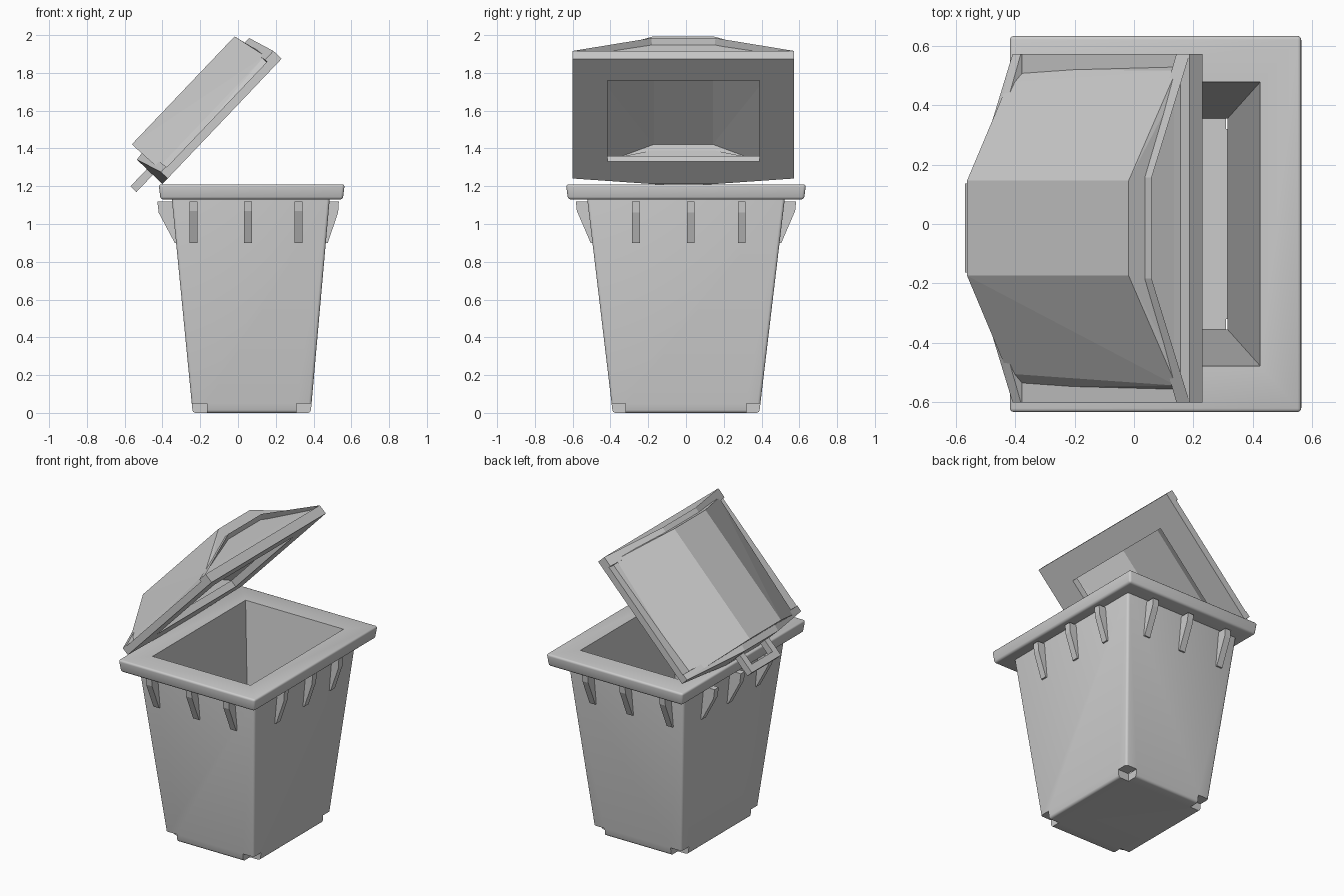
import bpy, bmesh, math
from mathutils import Vector

if "Cube" in bpy.data.objects:
    bpy.data.objects.remove(bpy.data.objects["Cube"])

grey = bpy.data.materials.new("bin_grey")
grey.diffuse_color = (0.6, 0.6, 0.6, 1)
grey.use_nodes = True
grey.node_tree.nodes["Principled BSDF"].inputs["Base Color"].default_value = grey.diffuse_color


def hull(name, pts, bevel=0.0, edit=None):
    """Convex solid around a few points, with optional rounding."""
    bm = bmesh.new()
    for p in pts:
        bm.verts.new(p)
    bmesh.ops.convex_hull(bm, input=bm.verts[:])
    bmesh.ops.dissolve_limit(bm, angle_limit=0.02, verts=bm.verts[:], edges=bm.edges[:])
    bmesh.ops.recalc_face_normals(bm, faces=bm.faces[:])
    if edit:
        edit(bm)
    if bevel:
        bmesh.ops.bevel(bm, geom=bm.edges[:], offset=bevel, segments=3,
                        profile=0.5, affect='EDGES')
    me = bpy.data.meshes.new(name)
    bm.to_mesh(me)
    bm.free()
    me.materials.append(grey)
    ob = bpy.data.objects.new(name, me)
    bpy.context.collection.objects.link(ob)
    return ob


def frustum(x0, x1, y, z):
    return [(a, b, z) for a in (x0, x1) for b in (-y, y)]


def box(a, b):
    return [(x, y, z) for x in (a[0], b[0]) for y in (a[1], b[1]) for z in (a[2], b[2])]


def activate(ob):
    bpy.ops.object.select_all(action='DESELECT')
    ob.select_set(True)
    bpy.context.view_layer.objects.active = ob


def cut(ob, cutter):
    m = ob.modifiers.new("cut", 'BOOLEAN')
    m.operation = 'DIFFERENCE'
    m.solver = 'EXACT'
    m.object = cutter
    activate(ob)
    bpy.ops.object.modifier_apply(modifier=m.name)


def smooth(ob):
    activate(ob)
    bpy.ops.object.shade_smooth_by_angle(angle=math.radians(35))


# Tapered bin body and rim, both hollowed by one cavity
body = hull("bin_body", frustum(-.24, .385, .388, 0) + frustum(-.352, .487, .525, 1.15), .015)
rim = hull("bin_rim", frustum(-.41, .555, .625, 1.13) + frustum(-.42, .565, .635, 1.21), .014)
cavity = hull("cavity_cutter", frustum(-.17, .315, .355, .05) + frustum(-.281, .426, .479, 1.22))
cut(body, cavity)
cut(rim, cavity)
bpy.data.objects.remove(cavity)

# Notched bottom corners
for x0, x1 in ((-.35, -.165), (.31, .5)):
    for y0, y1 in ((-.5, -.32), (.32, .5)):
        c = hull("notch_cutter", box((x0, y0, -.1), (x1, y1, .05)))
        cut(body, c)
        bpy.data.objects.remove(c)
smooth(body)
smooth(rim)

# Ribs under the rim: three per side, profile is (outward, height)
W = .021
for sy in (-1, 1):
    prof = [(.48, 1.12), (.583, 1.12), (.578, 1.07), (.505, .90), (.48, .90)]
    for x in (-.235, .052, .32):
        hull("rib", [(x + w, sy * o, z) for o, z in prof for w in (-W, W)])
for prof in ([(.45, 1.12), (.534, 1.12), (.53, 1.06), (.475, .90), (.45, .90)],
             [(-.32, 1.12), (-.427, 1.12), (-.42, 1.06), (-.335, .90), (-.32, .90)]):
    for y in (-.265, .025, .295):
        hull("rib", [(o, y + w, z) for o, z in prof for w in (-W, W)])

# Tilted lid: local u runs up the slope, n is normal to it
A = math.radians(46.4)
U = Vector((math.cos(A), 0, math.sin(A)))
N = Vector((-math.sin(A), 0, math.cos(A)))
O = Vector((-.40, -.014, 1.212))


def lid(u, y, n):
    return O + U * u + N * n + Vector((0, y, 0))


def mirrored(rows):
    return [lid(u, s * y, n) for u, y, n in rows for s in (-1, 1)]


def lid_box(a, b):
    return [lid(*p) for p in box(a, b)]


# Flat lid flange with a rectangular opening
flange = hull("lid_flange", lid_box((.04, -.587, 0), (.915, .587, .045)))
hole = hull("hole_cutter", lid_box((.163, -.402, -.1), (.757, .402, .2)))
cut(flange, hole)
bpy.data.objects.remove(hole)


# Hollow faceted dome
def open_bottom(bm):
    f = min(bm.faces, key=lambda f: f.normal.dot(N))
    bmesh.ops.delete(bm, geom=[f], context='FACES_ONLY')


dome = hull("lid_dome", mirrored([
    (.04, .16, .262), (.829, .16, .262), (.045, .49, .075), (.865, .53, .075),
    (.06, .535, .03), (.88, .55, .03)]), edit=open_bottom)
m = dome.modifiers.new("shell", 'SOLIDIFY')
m.thickness = .02
m.offset = -1

# Rear end plate, bulging towards the hinge
hull("lid_rear_plate", mirrored([
    (.04, .587, 0), (.04, .587, .05), (.08, .587, 0), (.08, .587, .05),
    (0, .17, 0), (0, .17, .187), (.06, .17, 0), (.06, .17, .193)]))


# Front end plate with a recessed panel
def recess(bm):
    f = max(bm.faces, key=lambda f: f.normal.dot(U * .96 + N * .27))
    bmesh.ops.inset_region(bm, faces=[f], thickness=.028, depth=0)
    bmesh.ops.translate(bm, verts=f.verts[:], vec=U * -.04)


hull("lid_front_plate", mirrored([
    (.915, .587, 0), (.915, .587, .06), (.85, .587, 0), (.85, .587, .06),
    (.876, .17, .2), (.825, .17, .2)]), edit=recess)

# Looped handle on the hinge end
hull("handle_bar", lid_box((-.126, -.15, .07), (-.082, .15, .114)))
for y in (-.15, .106):
    hull("handle_arm", lid_box((-.126, y, .07), (.02, y + .044, .114)))
